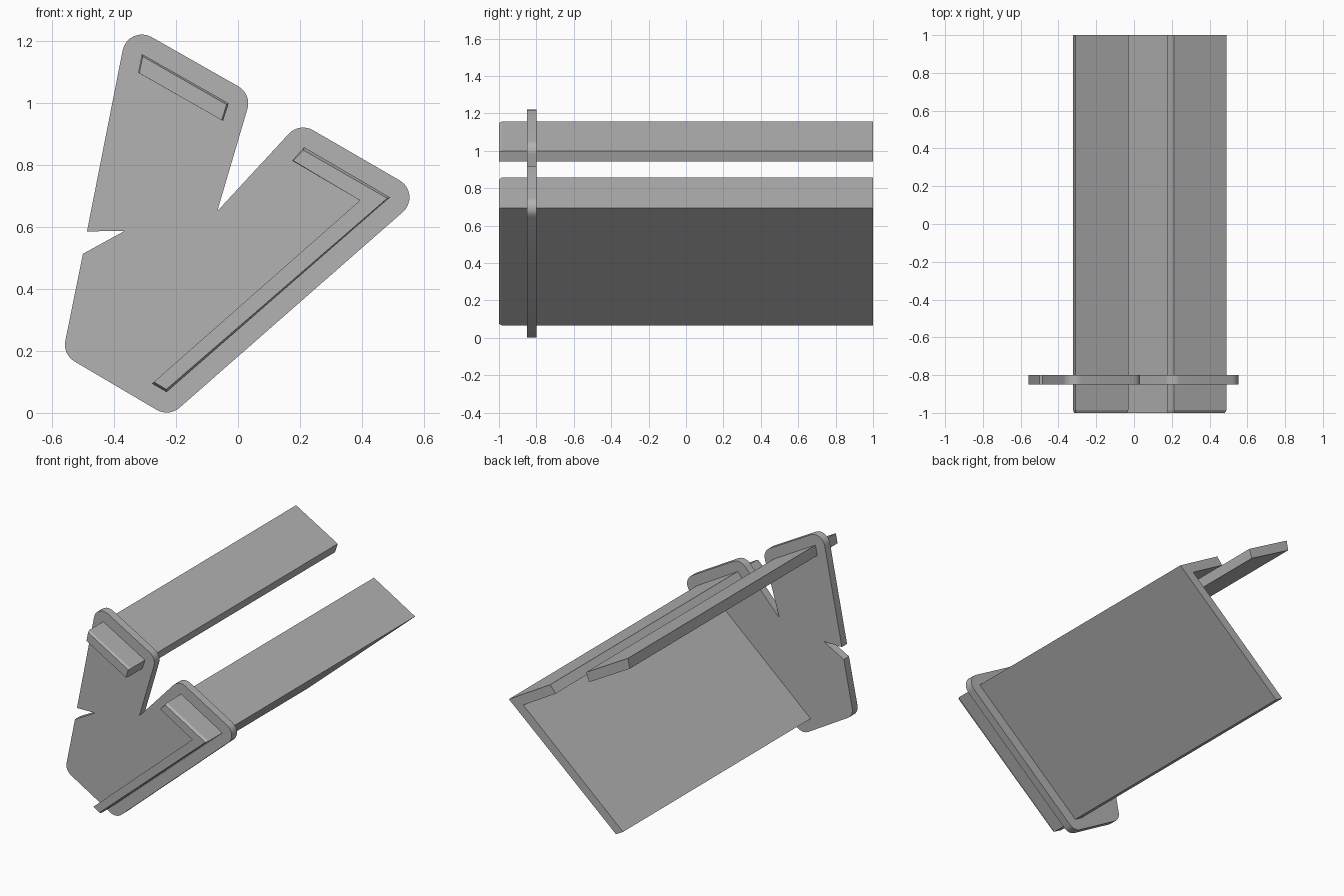
import bpy, bmesh, math

cube = bpy.data.objects.get("Cube")
if cube:
    bpy.data.objects.remove(cube, do_unlink=True)

grey = bpy.data.materials.new("Plain grey")
grey.use_nodes = True
COLOUR = (0.45, 0.45, 0.45, 1)
grey.diffuse_color = COLOUR
grey.node_tree.nodes["Principled BSDF"].inputs["Base Color"].default_value = COLOUR


def loft(name, sections):
    """Join matching (x, z) outlines placed at successive y positions."""
    bm = bmesh.new()
    rings = [[bm.verts.new((x, y, z)) for x, z in pts] for y, pts in sections]
    count = len(rings[0])
    for a, b in zip(rings, rings[1:]):
        for i in range(count):
            j = (i + 1) % count
            bm.faces.new((a[i], a[j], b[j], b[i]))
    bm.faces.new(rings[0])
    bm.faces.new(rings[-1])
    bmesh.ops.recalc_face_normals(bm, faces=bm.faces[:])
    mesh = bpy.data.meshes.new(name)
    bm.to_mesh(mesh)
    bm.free()
    mesh.materials.append(grey)
    obj = bpy.data.objects.new(name, mesh)
    bpy.context.collection.objects.link(obj)
    return obj


def arc(cx, cz, start, end, radius=0.063, steps=8):
    angles = [math.radians(start + (end - start) * i / steps) for i in range(steps + 1)]
    return [(cx + radius * math.cos(a), cz + radius * math.sin(a)) for a in angles]


# Flat end plate with rounded corners and two notches
outline = (arc(-0.495, 0.22, 169, 240) + arc(-0.23, 0.064, 240, 311)
           + arc(0.49, 0.695, 311, 420) + arc(0.21, 0.857, 60, 137)
           + [(-0.067, 0.65)]
           + arc(-0.03, 0.998, -16, 60) + arc(-0.31, 1.157, 60, 169)
           + [(-0.487, 0.585), (-0.365, 0.587), (-0.5, 0.513)])
plate = loft("end_plate", [(-0.85, outline), (-0.8, outline)])
bpy.context.view_layer.objects.active = plate
plate.select_set(True)
bpy.ops.object.shade_smooth_by_angle(angle=math.radians(30))

# Upper rail, its outer edges eased at the front end
upper = [(-0.31, 1.157), (-0.03, 0.998), (-0.048, 0.942), (-0.322, 1.097)]
upper_end = [(-0.307, 1.149), (-0.037, 0.994), (-0.053, 0.944), (-0.318, 1.095)]
loft("upper_rail", [(-1, upper_end), (-0.985, upper), (1, upper)])

# Lower angled rail: wide sloping web with a short top flange
lower = [(0.213, 0.857), (0.49, 0.695), (-0.23, 0.067),
         (-0.277, 0.094), (0.393, 0.685), (0.175, 0.813)]
lower_end = [(0.211, 0.847), (0.481, 0.692), (-0.231, 0.076),
             (-0.271, 0.1), (0.393, 0.685), (0.178, 0.813)]
loft("lower_rail", [(-1, lower_end), (-0.985, lower), (1, lower)])
